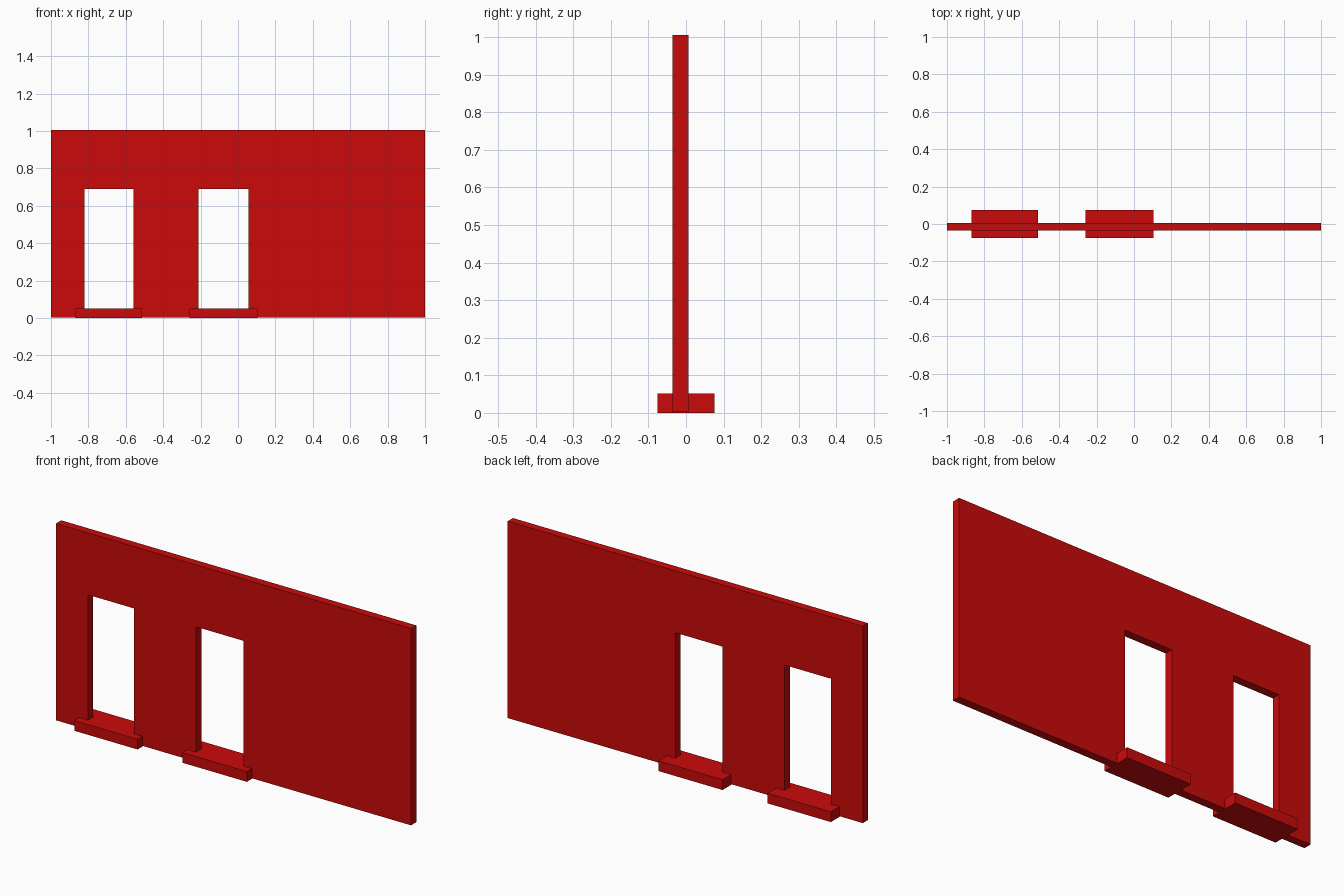
import bpy, bmesh

if "Cube" in bpy.data.objects:
    bpy.data.objects.remove(bpy.data.objects["Cube"])

red = bpy.data.materials.new("red")
red.diffuse_color = (0.6, 0.003, 0.003, 1)
red.use_nodes = True
red.node_tree.nodes["Principled BSDF"].inputs["Base Color"].default_value = red.diffuse_color

DOORS = [(-0.82, -0.56), (-0.21, 0.055)]
DOOR_TOP = 0.69
WALL_BOTTOM, WALL_TOP = 0.003, 1.005
STEP_HEIGHT = 0.052


def extrude_profile(name, points, y0, y1):
    """Extrude an x-z outline from y0 to y1."""
    bm = bmesh.new()
    face = bm.faces.new([bm.verts.new((x, y0, z)) for x, z in points])
    result = bmesh.ops.extrude_face_region(bm, geom=[face])
    moved = [v for v in result["geom"] if isinstance(v, bmesh.types.BMVert)]
    bmesh.ops.translate(bm, verts=moved, vec=(0, y1 - y0, 0))
    bmesh.ops.recalc_face_normals(bm, faces=bm.faces)
    mesh = bpy.data.meshes.new(name)
    bm.to_mesh(mesh)
    bm.free()
    mesh.materials.append(red)
    obj = bpy.data.objects.new(name, mesh)
    bpy.context.collection.objects.link(obj)
    return obj


# Wall panel, its outline notched for each doorway
outline = [(-1, WALL_BOTTOM)]
for left, right in DOORS:
    outline += [(left, WALL_BOTTOM), (left, DOOR_TOP),
                (right, DOOR_TOP), (right, WALL_BOTTOM)]
outline += [(1, WALL_BOTTOM), (1, WALL_TOP), (-1, WALL_TOP)]
extrude_profile("wall", outline, -0.036, 0.006)

# Doorsteps passing through the wall under each doorway
for i, (left, right) in enumerate(DOORS, 1):
    a, b = left - 0.049, right + 0.048
    extrude_profile(f"doorstep_{i}",
                    [(a, 0), (b, 0), (b, STEP_HEIGHT), (a, STEP_HEIGHT)],
                    -0.076, 0.076)
